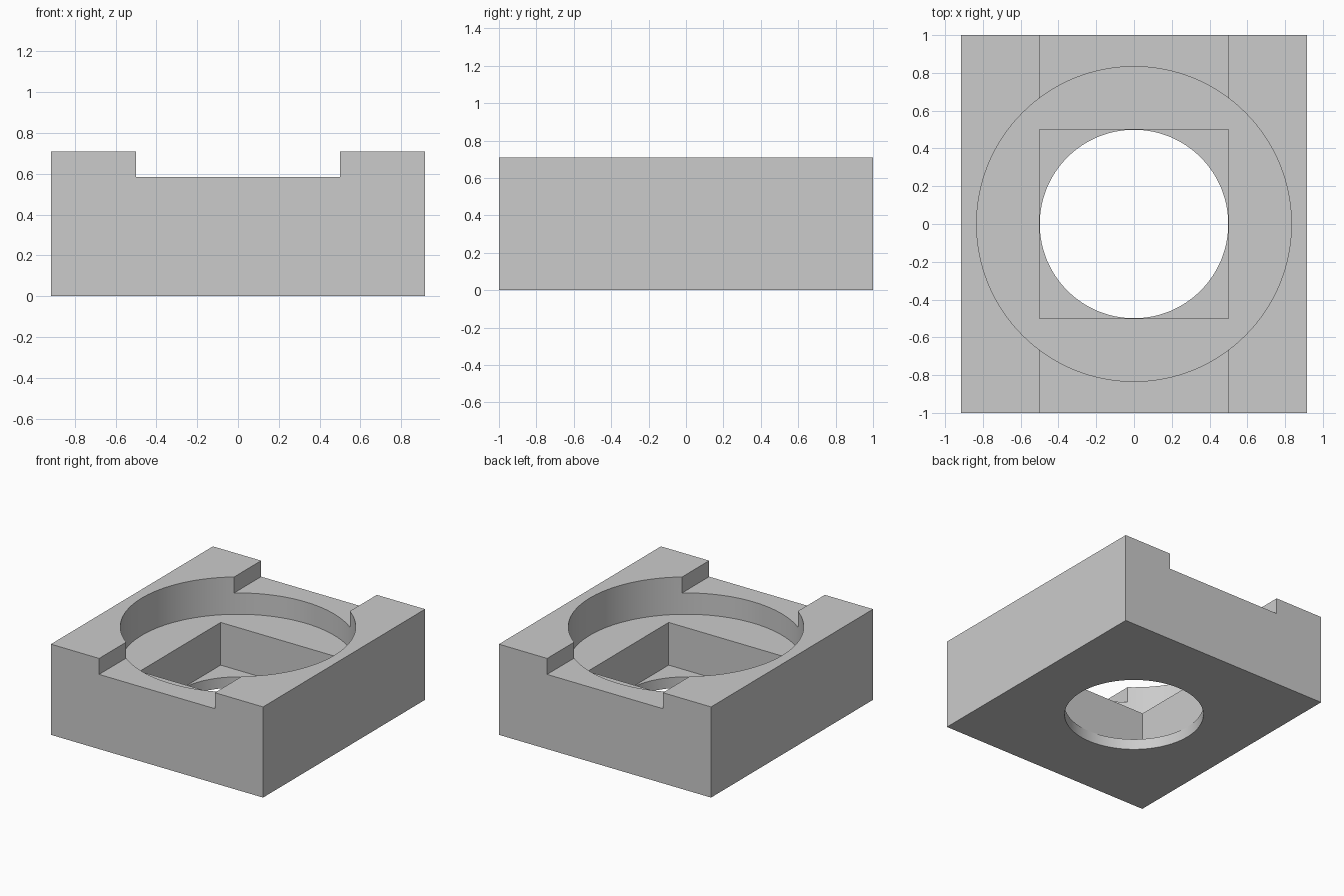
import bpy
import math

cube = bpy.data.objects.get("Cube")
if cube:
    bpy.data.objects.remove(cube, do_unlink=True)

U = 1 / 6                      # design module
WIDTH, DEPTH, HEIGHT = 11 * U, 12 * U, 4.25 * U
CHANNEL_FLOOR, BORE_FLOOR, POCKET_FLOOR = 3.5 * U, 2.5 * U, 0.5 * U
BORE_RADIUS, HALF_OPENING = 5 * U, 3 * U
ABOVE = 1.0

grey = bpy.data.materials.new("plain_grey")
grey.use_nodes = True
colour = (0.6, 0.6, 0.6, 1)
grey.diffuse_color = colour
grey.node_tree.nodes["Principled BSDF"].inputs["Base Color"].default_value = colour


def box(name, sx, sy, z0, z1):
    bpy.ops.mesh.primitive_cube_add(size=1, location=(0, 0, (z0 + z1) / 2))
    ob = bpy.context.object
    ob.name = name
    ob.scale = (sx, sy, z1 - z0)
    bpy.ops.object.transform_apply(location=True, rotation=False, scale=True)
    ob.data.materials.append(grey)
    return ob


def cylinder(name, radius, z0, z1):
    bpy.ops.mesh.primitive_cylinder_add(vertices=128, radius=radius, depth=z1 - z0,
                                        location=(0, 0, (z0 + z1) / 2))
    ob = bpy.context.object
    ob.name = name
    bpy.ops.object.transform_apply(location=True, rotation=False, scale=True)
    ob.data.materials.append(grey)
    return ob


# Solid block
block = box("housing_block", WIDTH, DEPTH, 0, HEIGHT)

# Top channel, round recess, square pocket and through hole
opening = 2 * HALF_OPENING
cutters = [
    box("channel_cutter", opening, DEPTH + 1, CHANNEL_FLOOR, ABOVE),
    cylinder("recess_cutter", BORE_RADIUS, BORE_FLOOR, ABOVE),
    box("pocket_cutter", opening, opening, POCKET_FLOOR, (BORE_FLOOR + CHANNEL_FLOOR) / 2),
    # slightly inside the pocket walls so the tangent cut stays clean
    cylinder("hole_cutter", HALF_OPENING - 0.001, -0.5, (POCKET_FLOOR + BORE_FLOOR) / 2),
]

bpy.ops.object.select_all(action="DESELECT")
block.select_set(True)
bpy.context.view_layer.objects.active = block
for cutter in cutters:
    cutter.hide_render = True
    mod = block.modifiers.new(cutter.name, "BOOLEAN")
    mod.operation = "DIFFERENCE"
    mod.solver = "EXACT"
    mod.object = cutter
    bpy.ops.object.modifier_apply(modifier=mod.name)
    bpy.data.objects.remove(cutter, do_unlink=True)

# Smooth round walls, crisp edges
bpy.ops.object.shade_smooth_by_angle(angle=math.radians(30))
